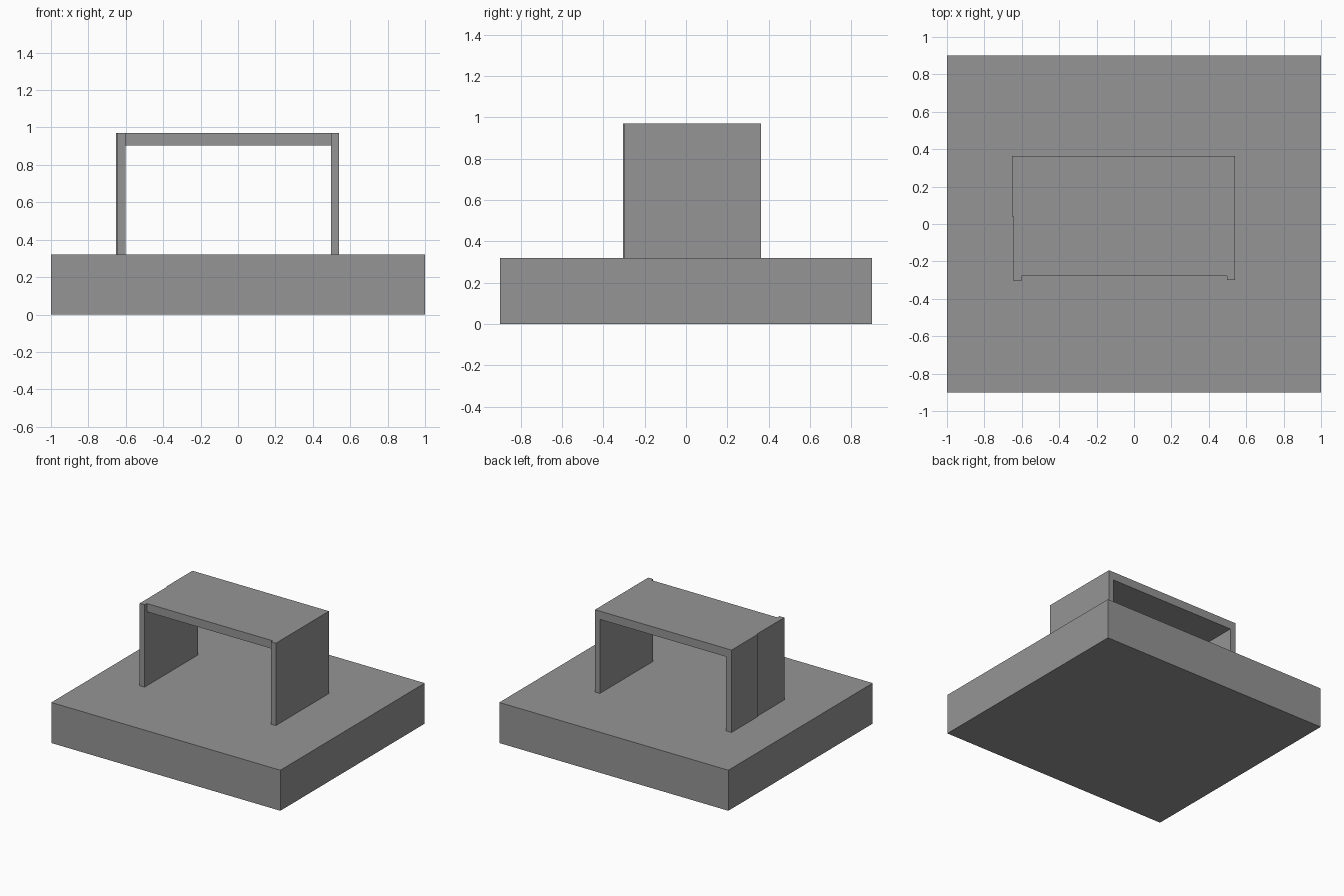
import bpy
import bmesh

if "Cube" in bpy.data.objects:
    bpy.data.objects.remove(bpy.data.objects["Cube"])

grey = bpy.data.materials.new("mid_grey")
grey.diffuse_color = (0.3, 0.3, 0.3, 1)
grey.use_nodes = True
grey.node_tree.nodes["Principled BSDF"].inputs["Base Color"].default_value = grey.diffuse_color


def prism(name, plan, z0, z1):
    """Extrude a plan outline (counter-clockwise) from z0 up to z1."""
    bm = bmesh.new()
    base = bm.faces.new([bm.verts.new((x, y, z0)) for x, y in plan])
    ext = bmesh.ops.extrude_face_region(bm, geom=[base], use_keep_orig=True)
    for v in ext["geom"]:
        if isinstance(v, bmesh.types.BMVert):
            v.co.z = z1
    bmesh.ops.recalc_face_normals(bm, faces=bm.faces)
    mesh = bpy.data.meshes.new(name)
    bm.to_mesh(mesh)
    bm.free()
    mesh.materials.append(grey)
    obj = bpy.data.objects.new(name, mesh)
    bpy.context.collection.objects.link(obj)
    return obj


def rect(x0, x1, y0, y1):
    return [(x0, y0), (x1, y0), (x1, y1), (x0, y1)]


# Thick ground slab
prism("base_slab", rect(-1, 1, -0.9, 0.9), 0, 0.32)

# Side walls, the left one with a tiny step on its outer face
prism("left_wall", [(-0.645, -0.305), (-0.602, -0.305), (-0.602, 0.363),
                    (-0.652, 0.363), (-0.652, 0.04), (-0.645, 0.04)], 0.32, 0.97)
prism("right_wall", rect(0.498, 0.54, -0.3, 0.363), 0.32, 0.97)

# Roof between the walls, set back slightly at the front
prism("roof", rect(-0.602, 0.498, -0.278, 0.363), 0.905, 0.97)
